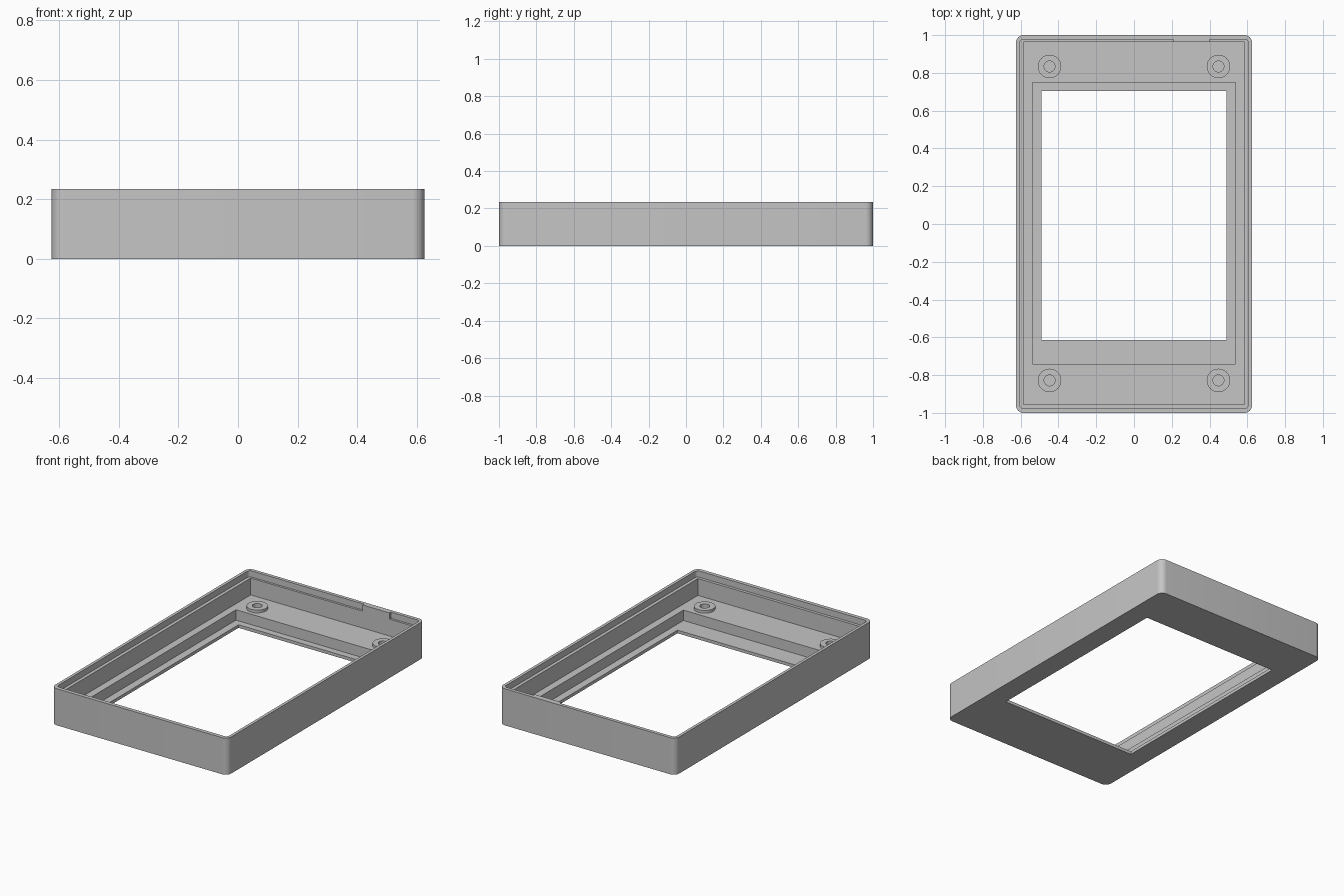
import bpy, bmesh, math

cube = bpy.data.objects.get("Cube")
if cube:
    bpy.data.objects.remove(cube, do_unlink=True)

HEIGHT = 0.235
FLOOR = 0.087
LIP = 0.195
BEZEL = 0.02
ABOVE = 0.4

grey = bpy.data.materials.new("plain_grey")
grey.use_nodes = True
colour = (0.56, 0.56, 0.56, 1)
grey.diffuse_color = colour
grey.node_tree.nodes["Principled BSDF"].inputs["Base Color"].default_value = colour


def new_object(name, bm):
    bmesh.ops.recalc_face_normals(bm, faces=bm.faces)
    mesh = bpy.data.meshes.new(name)
    bm.to_mesh(mesh)
    bm.free()
    mesh.materials.append(grey)
    obj = bpy.data.objects.new(name, mesh)
    bpy.context.collection.objects.link(obj)
    return obj


def block(name, x0, x1, y0, y1, z0, z1, radius=0):
    """Box with optional rounded vertical corners."""
    bm = bmesh.new()
    bmesh.ops.create_cube(bm, size=1)
    for v in bm.verts:
        v.co.x = x1 if v.co.x > 0 else x0
        v.co.y = y1 if v.co.y > 0 else y0
        v.co.z = z1 if v.co.z > 0 else z0
    if radius:
        upright = [e for e in bm.edges
                   if abs(e.verts[0].co.z - e.verts[1].co.z) > 0.01]
        bmesh.ops.bevel(bm, geom=upright, offset=radius, segments=8,
                        profile=0.5, affect='EDGES')
    return new_object(name, bm)


def cylinder(name, x, y, radius, z0, z1):
    bm = bmesh.new()
    bmesh.ops.create_cone(bm, cap_ends=True, segments=32, radius1=radius,
                          radius2=radius, depth=z1 - z0)
    bmesh.ops.translate(bm, vec=(x, y, (z0 + z1) / 2), verts=bm.verts)
    return new_object(name, bm)


def combine(target, tool, operation):
    """Apply a boolean and discard the tool."""
    mod = target.modifiers.new(operation, 'BOOLEAN')
    mod.operation = operation
    mod.solver = 'EXACT'
    mod.object = tool
    tool.hide_render = True
    bpy.context.view_layer.objects.active = target
    bpy.ops.object.modifier_apply(modifier=mod.name)
    bpy.data.objects.remove(tool, do_unlink=True)


# Outer shell
shell = block("enclosure_shell", -0.625, 0.625, -1, 1, 0, HEIGHT, 0.04)

# Stepped lip around the rim, interrupted by a full-thickness tab at the back
lip = block("lip_cutter", -0.606, 0.606, -0.975, 0.978, LIP, ABOVE, 0.02)
combine(lip, block("tab", 0.21, 0.40, 0.964, 1.1, 0.1, 0.5), 'DIFFERENCE')
combine(shell, lip, 'DIFFERENCE')

# Main cavity, display recess and window
combine(shell, block("cavity", -0.585, 0.585, -0.956, 0.964, FLOOR, ABOVE), 'DIFFERENCE')
combine(shell, block("recess", -0.538, 0.538, -0.742, 0.748, BEZEL, ABOVE), 'DIFFERENCE')
combine(shell, block("window", -0.49, 0.49, -0.614, 0.705, -0.1, ABOVE), 'DIFFERENCE')

# Screw bosses with blind holes
for x in (-0.447, 0.447):
    for y in (-0.828, 0.834):
        combine(shell, cylinder("boss", x, y, 0.062, 0.05, 0.105), 'UNION')
        combine(shell, cylinder("hole", x, y, 0.029, 0.03, 0.2), 'DIFFERENCE')

# Smooth the rounded corners and bosses, keep the edges sharp
bpy.ops.object.select_all(action='DESELECT')
shell.select_set(True)
bpy.context.view_layer.objects.active = shell
bpy.ops.object.shade_smooth_by_angle(angle=math.radians(30))
